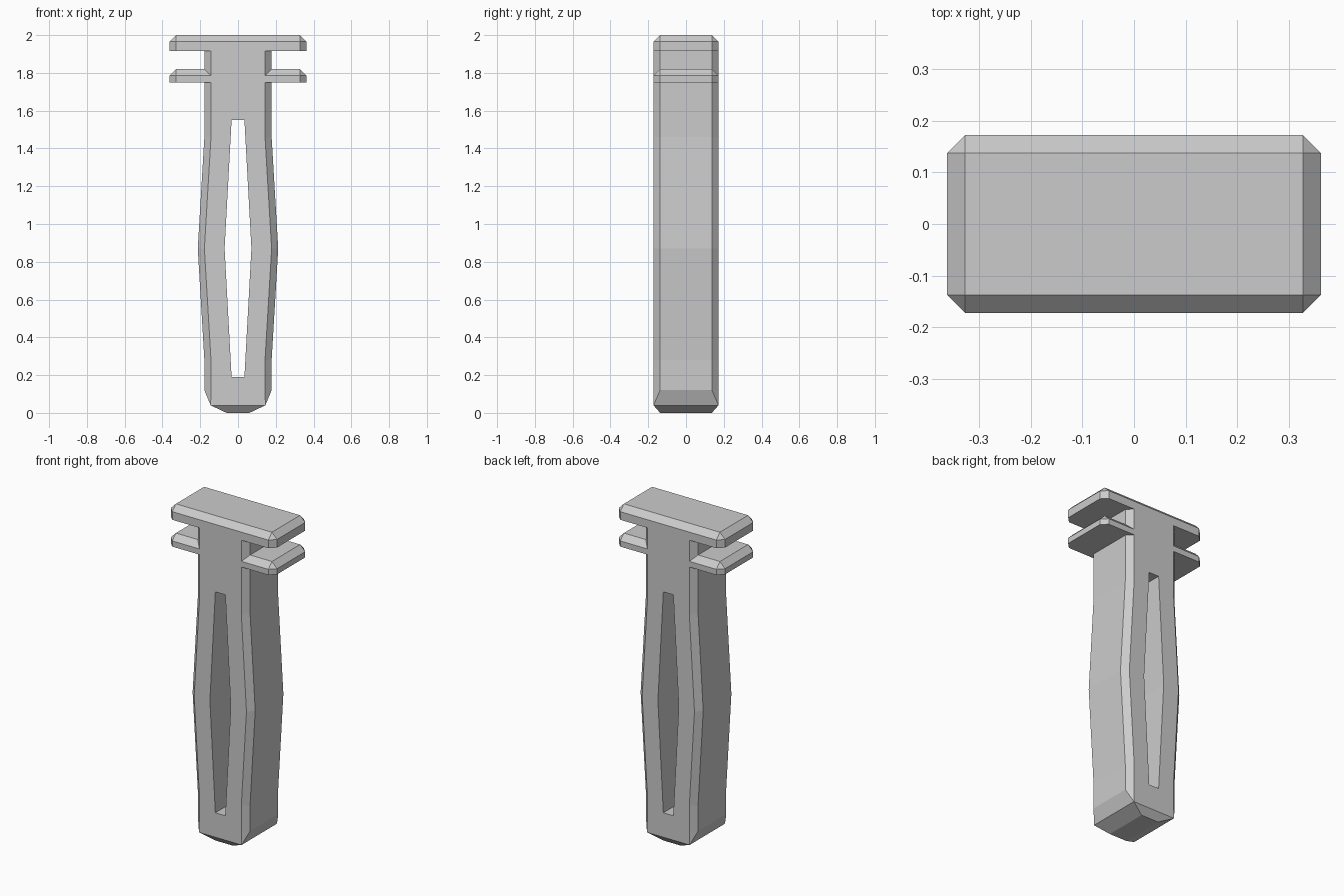
import bpy
import bmesh

if "Cube" in bpy.data.objects:
    bpy.data.objects.remove(bpy.data.objects["Cube"], do_unlink=True)

DEPTH, EDGE = 0.172, 0.137      # half depth, and half depth inside the chamfer
CHAMFER = 0.035

# Single grey plastic
grey = bpy.data.materials.new("grey_plastic")
grey.use_nodes = True
grey.diffuse_color = (0.6, 0.6, 0.6, 1)
grey.node_tree.nodes["Principled BSDF"].inputs["Base Color"].default_value = (0.6, 0.6, 0.6, 1)


def ring(bm, z, inner, front, side, front_y=DEPTH, side_y=EDGE):
    """Right half of a chamfered cross-section, front to back."""
    half = [(inner, -front_y), (front, -front_y), (side, -side_y)]
    points = half + [(x, -y) for x, y in reversed(half)]
    return [bm.verts.new((x, y, z)) for x, y in points]


def skin(bm, low, high):
    for i in range(len(low) - 1):
        bm.faces.new((low[i], low[i + 1], high[i + 1], high[i]))


def finish(name, bm):
    """Merge doubled points and mirror the half part across x."""
    bmesh.ops.remove_doubles(bm, verts=bm.verts[:], dist=0.0005)
    bmesh.ops.recalc_face_normals(bm, faces=bm.faces[:])
    mesh = bpy.data.meshes.new(name)
    bm.to_mesh(mesh)
    bm.free()
    mesh.materials.append(grey)
    obj = bpy.data.objects.new(name, mesh)
    bpy.context.scene.collection.objects.link(obj)
    mirror = obj.modifiers.new("Mirror", 'MIRROR')
    mirror.merge_threshold = 0.0005
    return obj


def build_shaft():
    """Bulging shaft with a tapered slot cut through from front to back."""
    bm = bmesh.new()
    slot_low, slot_high, slot_end, slot_mid = 0.19, 1.55, 0.034, 0.071
    center = (slot_low + slot_high) / 2
    levels = [(0.12, 0.178), (slot_low, 0.178), (0.28, 0.178), (center, 0.213),
              (1.46, 0.178), (slot_high, 0.178), (1.915, 0.178)]
    # Pointed foot: the chamfer closes to a corner, then slopes in to the base
    rows = [(0, ring(bm, 0, slot_end, 0.06, 0.06, EDGE, EDGE)),
            (0.04, ring(bm, 0.04, slot_end, 0.145, 0.145, DEPTH, DEPTH))]
    for z, width in levels:
        t = max(0, 1 - abs(z - center) / (center - slot_low))
        slot = slot_end + (slot_mid - slot_end) * t
        rows.append((z, ring(bm, z, slot, width - CHAMFER, width)))

    def middle(row):
        return [bm.verts.new((0, row[i].co.y, row[i].co.z)) for i in (0, -1)]

    for (z, low), (z_next, high) in zip(rows, rows[1:]):
        skin(bm, low, high)
        if slot_low <= z < slot_high:
            # Slot wall
            bm.faces.new((low[0], high[0], high[-1], low[-1]))
        else:
            # Solid web above and below the slot
            a, b = middle(low), middle(high)
            bm.faces.new((a[0], low[0], high[0], b[0]))
            bm.faces.new((low[-1], a[1], b[1], high[-1]))
    # Slot floor and ceiling, and the underside of the foot
    for z, row in rows:
        if z in (0, slot_low, slot_high):
            m = middle(row)
            bm.faces.new((m[0], row[0], row[-1], m[1]))
    bm.faces.new(rows[0][1])
    return finish("shaft", bm)


def build_flange(name, inner, bottom, shoulder, top):
    """Plate with cut corners and a chamfered top edge."""
    bm = bmesh.new()
    outer = 0.362
    neck = outer - CHAMFER
    a = ring(bm, bottom, inner, neck, outer)
    b = ring(bm, shoulder, inner, neck, outer)
    c = ring(bm, top, inner, neck, neck, EDGE, EDGE)
    skin(bm, a, b)
    skin(bm, b, c)
    bm.faces.new(a)
    bm.faces.new(c)
    return finish(name, bm)


build_shaft()
build_flange("head_plate", 0, 1.915, 1.965, 2.0)
build_flange("lower_wings", 0.143, 1.75, 1.785, 1.82)
